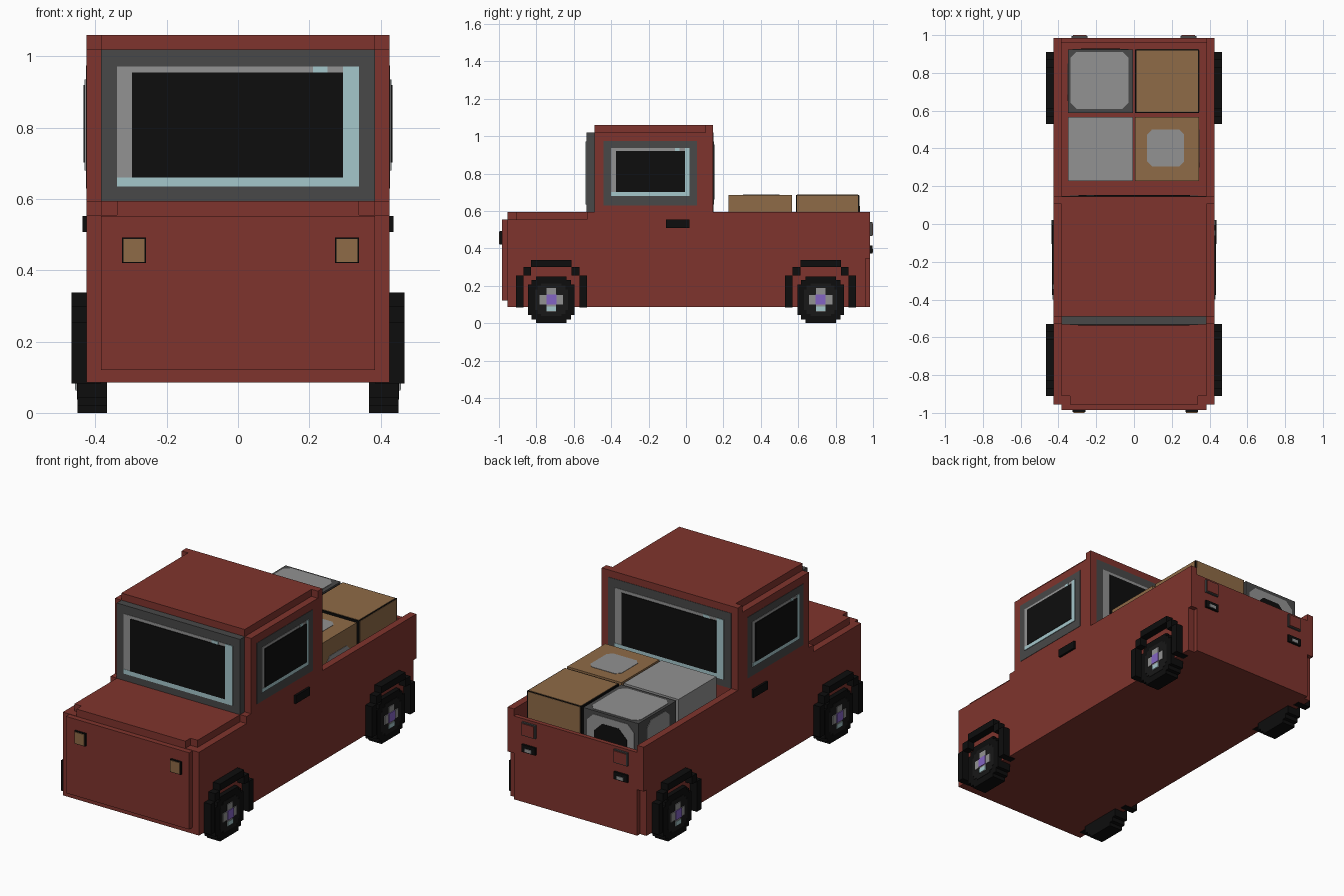
import bpy, bmesh
from mathutils import Vector

cube = bpy.data.objects.get("Cube")
if cube:
    bpy.data.objects.remove(cube, do_unlink=True)


def material(name, rgb):
    lin = [((c / 255 + 0.055) / 1.055) ** 2.4 if c > 10 else c / 255 / 12.92 for c in rgb]
    m = bpy.data.materials.new(name)
    m.use_nodes = True
    m.diffuse_color = (*lin, 1)
    bsdf = next(n for n in m.node_tree.nodes if n.type == 'BSDF_PRINCIPLED')
    bsdf.inputs["Base Color"].default_value = (*lin, 1)
    bsdf.inputs["Roughness"].default_value = 0.9
    return m


RED = material("brick red", (127, 52, 45))
TAN = material("tan", (143, 107, 71))
BLACK = material("black", (13, 13, 13))
CHARCOAL = material("charcoal", (24, 24, 24))
DARK = material("dark grey", (72, 72, 72))
GREY = material("light grey", (146, 146, 146))
PALE = material("pale blue", (165, 199, 203))
PURPLE = material("purple", (132, 100, 195))


def prism(name, pts, frame, d0, d1, mat):
    """Extrude a 2D outline along the frame's normal from depth d0 to d1."""
    right, normal = Vector(frame[0]), Vector(frame[1])
    up = normal.cross(right)
    bm = bmesh.new()
    face = bm.faces.new([bm.verts.new(right * u + up * v + normal * d0) for u, v in pts])
    ext = bmesh.ops.extrude_face_region(bm, geom=[face])
    moved = [g for g in ext["geom"] if isinstance(g, bmesh.types.BMVert)]
    bmesh.ops.translate(bm, verts=moved, vec=normal * (d1 - d0))
    bmesh.ops.recalc_face_normals(bm, faces=bm.faces)
    me = bpy.data.meshes.new(name)
    bm.to_mesh(me)
    bm.free()
    me.materials.append(mat)
    ob = bpy.data.objects.new(name, me)
    bpy.context.collection.objects.link(ob)
    return ob


# Drawing frames: (right, outward normal)
FRONT = ((1, 0, 0), (0, -1, 0))
BACK = ((-1, 0, 0), (0, 1, 0))
TOP = ((1, 0, 0), (0, 0, 1))
LEFT = ((0, 1, 0), (1, 0, 0))
RIGHT = ((0, -1, 0), (-1, 0, 0))


def rect(u0, u1, v0, v1):
    return [(u0, v0), (u1, v0), (u1, v1), (u0, v1)]


def blob(u0, u1, v0, v1, c):
    """Rectangle with cut corners."""
    return [(u0 + c, v0), (u1 - c, v0), (u1, v0 + c), (u1, v1 - c),
            (u1 - c, v1), (u0 + c, v1), (u0, v1 - c), (u0, v0 + c)]


def box(name, x0, x1, y0, y1, z0, z1, mat):
    return prism(name, rect(x0, x1, y0, y1), TOP, z0, z1, mat)


# Body
W, N = 0.425, 0.385
box("lower_body", -W, W, -0.955, 0.96, 0.085, 0.345, RED)
box("engine_bay", -W, W, -0.955, -0.53, 0.345, 0.555, RED)
box("cowl", -W, W, -0.53, -0.49, 0.345, 0.595, RED)
box("front_panel", -N, N, -0.985, -0.955, 0.12, 0.553, RED)
prism("hood", [(-0.34, -0.955), (0.34, -0.955), (0.34, -0.91), (N, -0.91), (N, -0.53),
               (-N, -0.53), (-N, -0.91), (-0.34, -0.91)], TOP, 0.555, 0.595, RED)
box("cab", -W, W, -0.49, 0.145, 0.345, 1.02, RED)
box("roof", -N, N, -0.49, 0.105, 1.02, 1.06, RED)
box("roof_rear_bar", -W, W, 0.105, 0.145, 1.02, 1.06, RED)
box("rear_panel", -N, N, 0.96, 0.985, 0.085, 0.345, RED)
box("tailgate", -N, N, 0.96, 0.985, 0.345, 0.555, RED)
for s, side in ((1, "left"), (-1, "right")):
    x0, x1 = sorted((s * N, s * W))
    box(side + "_bed_wall", x0, x1, 0.145, 0.985, 0.345, 0.595, RED)


# Windows: frame, grey glass edge, pale glass edge and dark pane in thin layers
def window(name, frame, d, outer, glass, pane):
    u0, u1, v0, v1 = glass
    a0, a1, b0, b1 = pane
    prism(name + "_frame", rect(*outer), frame, d - 0.01, d + 0.002, DARK)
    prism(name + "_glass", rect(*glass), frame, d, d + 0.004, GREY)
    w = u1 - u0
    prism(name + "_glint", [(u0, v0), (u1, v0), (u1, v1), (a1, v1), (a1, b0), (u0, b0)],
          frame, d, d + 0.006, PALE)
    prism(name + "_top_glint", rect(u0 + 0.81 * w, u0 + 0.87 * w, b1, v1), frame, d, d + 0.006, PALE)
    prism(name + "_pane", rect(*pane), frame, d, d + 0.008, BLACK)


big = ((-N, N, 0.595, 1.02), (-0.34, 0.34, 0.635, 0.972), (-0.297, 0.295, 0.66, 0.955))
box("windscreen_surround", -N, N, -0.53, -0.49, 0.595, 1.02, DARK)
window("windscreen", FRONT, 0.53, *big)
window("rear_window", BACK, 0.145, *big)
window("left_window", LEFT, W, (-0.44, 0.06, 0.63, 0.975),
       (-0.40, 0.02, 0.68, 0.935), (-0.375, -0.005, 0.702, 0.92))
window("right_window", RIGHT, W, (-0.06, 0.44, 0.63, 0.975),
       (-0.02, 0.40, 0.68, 0.935), (0.005, 0.375, 0.702, 0.92))


# Wheels, arches and door handles
def stepped(cy, cz, half, mid, small):
    """Round outline made of square steps."""
    q = [(half, small), (mid, small), (mid, mid), (small, mid), (small, half)]
    quads = (q + [(-u, v) for u, v in reversed(q)]
             + [(-u, -v) for u, v in q] + [(u, -v) for u, v in reversed(q)])
    return [(cy + u, cz + v) for u, v in quads]


def cross(cy, cz, a, b):
    p = [(a, -b), (a, b), (b, b), (b, a), (-b, a), (-b, b),
         (-a, b), (-a, -b), (-b, -b), (-b, -a), (b, -a), (b, -b)]
    return [(cy + u, cz + v) for u, v in p]


half_arch = [(0.19, 0.083), (0.19, 0.255), (0.15, 0.255), (0.15, 0.30), (0.108, 0.30), (0.108, 0.338)]
inner_arch = [(0.108, 0.30), (0.108, 0.255), (0.15, 0.255), (0.15, 0.083)]
for s, side, frame in ((1, "left", LEFT), (-1, "right", RIGHT)):
    for end, y in (("front", -0.72), ("rear", 0.72)):
        c, n = s * y, f"{end}_{side}_"
        prism(n + "tyre", stepped(c, 0.125, 0.125, 0.105, 0.082), frame, 0.367, 0.45, BLACK)
        prism(n + "wheel_disc", stepped(c, 0.125, 0.088, 0.075, 0.055), frame, 0.44, 0.452, CHARCOAL)
        prism(n + "hub", cross(c, 0.125, 0.062, 0.025), frame, 0.44, 0.456, GREY)
        prism(n + "hub_glint", rect(c - 0.025, c + 0.025, 0.065, 0.09), frame, 0.45, 0.458, PALE)
        prism(n + "hub_cap", rect(c - 0.027, c + 0.027, 0.1, 0.152), frame, 0.45, 0.46, PURPLE)
        arch = (half_arch + [(-u, v) for u, v in reversed(half_arch)]
                + [(-u, v) for u, v in reversed(inner_arch)] + inner_arch)
        arch = [(c + u, v) for u, v in arch]
        # drop the doubled shoulder points so the outline stays simple
        prism(n + "arch", arch, frame, 0.385, 0.467, BLACK)
    h0, h1 = sorted((s * -0.107, s * 0.02))
    prism(side + "_door_handle", rect(h0, h1, 0.508, 0.553), frame, 0.42, 0.437, BLACK)

# Front and rear lamps
for side, u0, u1 in (("right", -0.325, -0.258), ("left", 0.272, 0.34)):
    prism(side + "_headlamp_rim", rect(u0, u1, 0.42, 0.492), FRONT, 0.98, 0.996, BLACK)
    prism(side + "_headlamp", rect(u0 + 0.004, u1 - 0.004, 0.424, 0.488), FRONT, 0.99, 1.0, TAN)
for side, u0, u1 in (("left", -0.33, -0.245), ("right", 0.245, 0.33)):
    prism(side + "_tail_lamp_rim", rect(u0, u1, 0.465, 0.54), BACK, 0.98, 0.996, DARK)
    prism(side + "_tail_lamp", rect(u0 + 0.006, u1 - 0.006, 0.471, 0.534), BACK, 0.99, 1.0, RED)
    prism(side + "_reverse_lamp", rect(u0, u1, 0.372, 0.414), BACK, 0.98, 0.996, BLACK)
    prism(side + "_reverse_lamp_face", rect(u0 + 0.022, u1 - 0.022, 0.378, 0.396), BACK, 0.99, 1.0, GREY)

# Cargo in the bed
T = 0.685
box("grey_crate", -0.35, -0.006, 0.228, 0.567, 0.345, T, GREY)
box("tan_crate", 0.006, 0.345, 0.228, 0.567, 0.345, T, TAN)
prism("tan_crate_top_patch", blob(0.07, 0.265, 0.305, 0.5, 0.025), TOP, T - 0.005, T + 0.002, GREY)
prism("tan_crate_side_patch", blob(0.3, 0.5, 0.42, 0.59, 0.025), LEFT, 0.34, 0.347, GREY)

box("edged_crate", 0.006, 0.345, 0.587, 0.925, 0.345, T, BLACK)
e = 0.006
prism("edged_crate_top", rect(0.006 + e, 0.345 - e, 0.587 + e, 0.925 - e), TOP, T - 0.005, T + 0.002, TAN)
prism("edged_crate_left", rect(0.587 + e, 0.925 - e, 0.35, T - 0.002), LEFT, 0.34, 0.347, TAN)
prism("edged_crate_back", rect(-0.345 + e, -0.006 - e, 0.35, T - 0.002), BACK, 0.92, 0.927, TAN)

box("machine_crate", -0.35, -0.006, 0.587, 0.925, 0.345, T, DARK)
prism("machine_crate_top_patch", blob(-0.335, -0.03, 0.61, 0.91, 0.03), TOP, T - 0.005, T + 0.002, GREY)
prism("machine_crate_side_patch", blob(-0.85, -0.65, 0.42, 0.665, 0.035), RIGHT, 0.345, 0.352, GREY)
prism("machine_crate_back_patch", blob(0.03, 0.325, 0.38, 0.665, 0.04), BACK, 0.92, 0.927, GREY)
prism("machine_crate_opening", blob(0.075, 0.28, 0.38, 0.625, 0.05), BACK, 0.92, 0.929, BLACK)
